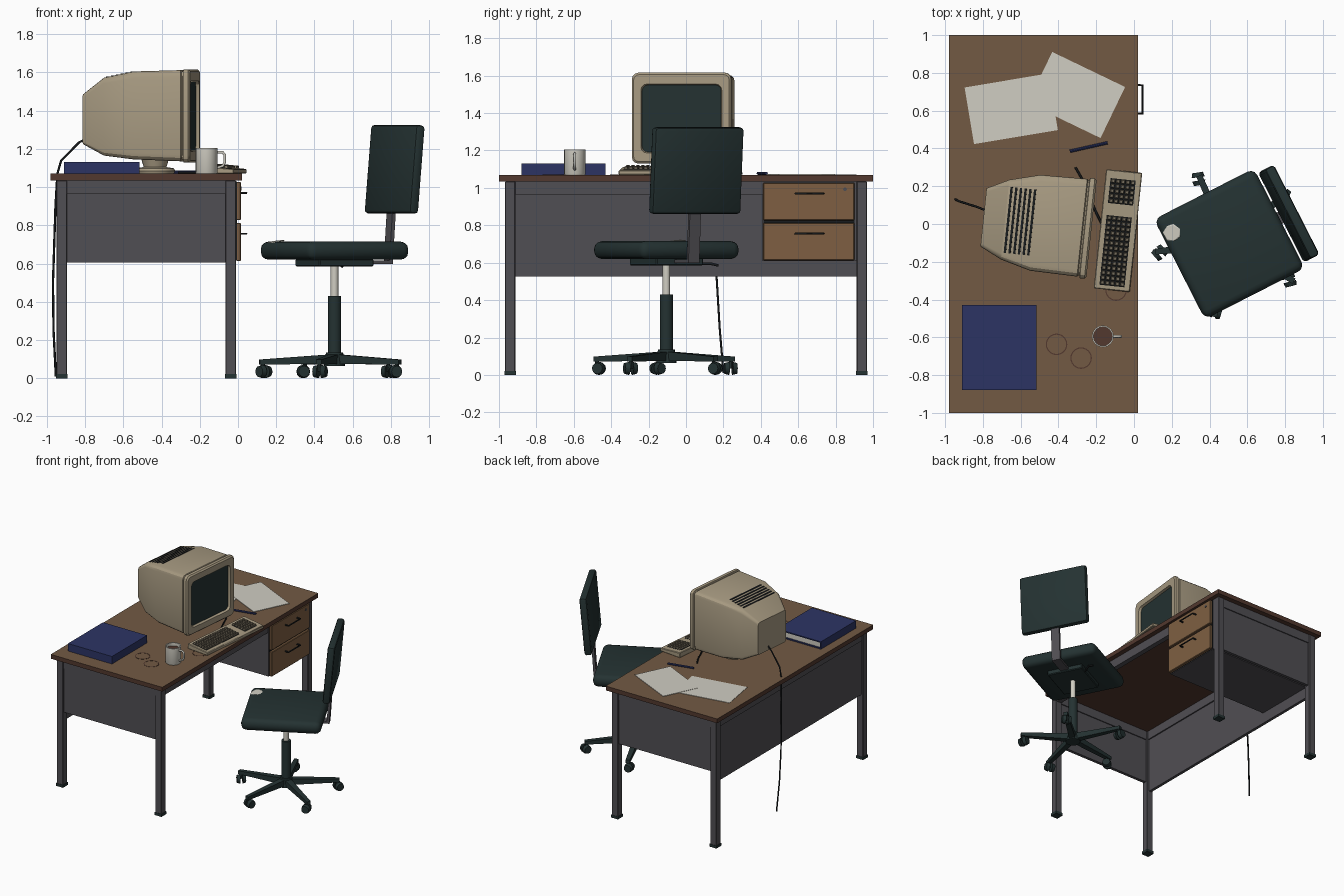
import bpy, bmesh, math
from mathutils import Matrix, Vector

if "Cube" in bpy.data.objects:
    bpy.data.objects.remove(bpy.data.objects["Cube"])


def mat(name, r, g, b):
    m = bpy.data.materials.new(name)
    m.diffuse_color = [(c / 255 / 12.92 if c < 11 else ((c / 255 + 0.055) / 1.055) ** 2.4) for c in (r, g, b)] + [1]
    m.use_nodes = True
    m.node_tree.nodes["Principled BSDF"].inputs["Base Color"].default_value = m.diffuse_color
    return m


WOOD = mat("brown wood", 114, 90, 68)
EDGE = mat("dark brown", 82, 56, 46)
METAL = mat("grey metal", 80, 78, 83)
BEIGE = mat("beige plastic", 168, 155, 130)
DARK = mat("dark green", 36, 50, 50)
NAVY = mat("navy", 44, 52, 100)
PAPER = mat("off white", 208, 205, 194)
KEY = mat("taupe keys", 122, 113, 96)
BLACK = mat("black", 24, 27, 29)
DRAWER = mat("drawer wood", 126, 95, 66)
I = Matrix.Identity(4)


def place(x, y, z, deg):
    return Matrix.Translation((x, y, z)) @ Matrix.Rotation(math.radians(deg), 4, 'Z')


def finish(name, bm, mats, M=I, angle=35):
    bmesh.ops.recalc_face_normals(bm, faces=bm.faces)
    me = bpy.data.meshes.new(name)
    bm.to_mesh(me)
    bm.free()
    for m in mats:
        me.materials.append(m)
    for p in me.polygons:
        p.use_smooth = True
    me.set_sharp_from_angle(angle=math.radians(angle))
    ob = bpy.data.objects.new(name, me)
    ob.matrix_world = M
    bpy.context.collection.objects.link(ob)
    return ob


def add_box(bm, lo, hi):
    lo, hi = Vector(lo), Vector(hi)
    T = Matrix.Translation((lo + hi) / 2) @ Matrix.Diagonal((*(hi - lo), 1))
    return bmesh.ops.create_cube(bm, size=1, matrix=T)["verts"]


def box(name, lo, hi, m, M=I, bevel=0, seg=1):
    bm = bmesh.new()
    add_box(bm, lo, hi)
    if bevel:
        bmesh.ops.bevel(bm, geom=bm.edges[:], offset=bevel, segments=seg, profile=0.5, affect='EDGES')
    return finish(name, bm, [m], M)


def rod(name, a, b, r, m, M=I, n=12, r2=None):
    a, b = Vector(a), Vector(b)
    T = Matrix.Translation((a + b) / 2) @ (b - a).to_track_quat('Z', 'Y').to_matrix().to_4x4()
    bm = bmesh.new()
    bmesh.ops.create_cone(bm, cap_ends=True, segments=n, radius1=r, radius2=r if r2 is None else r2,
                          depth=(b - a).length, matrix=T)
    return finish(name, bm, [m], M)


def tube(name, pts, r, m, M=I):
    cu = bpy.data.curves.new(name, 'CURVE')
    cu.dimensions, cu.bevel_depth, cu.bevel_resolution = '3D', r, 1
    cu.use_fill_caps = True
    s = cu.splines.new('POLY')
    s.points.add(len(pts) - 1)
    for p, c in zip(s.points, pts):
        p.co = (*c, 1)
    cu.materials.append(m)
    ob = bpy.data.objects.new(name, cu)
    ob.matrix_world = M
    bpy.context.collection.objects.link(ob)


def lathe(name, profile, n, mats, mat_rule, M=I):
    bm = bmesh.new()
    rings = [[bm.verts.new((r * math.cos(k * math.tau / n), r * math.sin(k * math.tau / n), z))
              for k in range(n)] for r, z in profile]
    for i, (a, b) in enumerate(zip(rings, rings[1:])):
        for k in range(n):
            bm.faces.new((a[k], a[(k + 1) % n], b[(k + 1) % n], b[k])).material_index = mat_rule(i)
    bm.faces.new(rings[0]).material_index = mat_rule(0)
    bm.faces.new(rings[-1]).material_index = mat_rule(len(profile))
    return finish(name, bm, mats, M)


# Desk: top with darker edge, legs, rails, panels
top = box("desk_top", (-0.98, -1, 1.035), (0.02, 1, 1.07), WOOD)
top.data.materials.append(EDGE)
for p in top.data.polygons:
    p.material_index = 0 if p.normal.z > 0.5 else 1
for x in (-0.922, -0.038):
    for y in (-0.94, 0.94):
        box("desk_leg", (x - 0.028, y - 0.028, 0.015), (x + 0.028, y + 0.028, 1.035), METAL, bevel=0.004)
        box("leg_foot", (x - 0.031, y - 0.031, 0), (x + 0.031, y + 0.031, 0.022), DARK)
    box("long_rail", (x - 0.02, -0.915, 0.965), (x + 0.02, 0.915, 1.035), METAL)
for y in (-0.94, 0.94):
    box("end_rail", (-0.9, y - 0.02, 0.965), (-0.06, y + 0.02, 1.035), METAL)
    box("end_panel", (-0.9, y - 0.012, 0.605), (-0.06, y + 0.012, 0.97), METAL)
box("back_panel", (-0.935, -0.915, 0.525), (-0.912, 0.915, 0.97), METAL)

# Drawer cabinet, drawers, handles and lock
box("drawer_cabinet", (-0.91, 0.41, 0.61), (-0.012, 0.912, 1.034), METAL)
box("drawer_gap", (-0.02, 0.415, 0.615), (-0.006, 0.9, 1.03), BLACK)
for z in (0.613, 0.827):
    box("drawer_front", (-0.008, 0.413, z), (0.015, 0.9, z + 0.2), DRAWER, bevel=0.004)
    h = z + 0.143
    tube("drawer_handle", [(0.01, 0.585, h), (0.045, 0.585, h), (0.045, 0.735, h), (0.01, 0.735, h)], 0.006, BLACK)
rod("drawer_lock", (0.01, 0.85, 0.992), (0.018, 0.85, 0.992), 0.01, METAL)

# Monitor: lofted rounded rectangles (depth, half width, low z, high z, corner)
MON = place(-0.225, -0.025, 0, -6)
sections = [(0.575, 0.155, 1.225, 1.485, 0.02), (0.46, 0.212, 1.165, 1.572, 0.03), (0.30, 0.255, 1.145, 1.605, 0.035),
            (0.05, 0.26, 1.135, 1.612, 0.035), (0.045, 0.254, 1.141, 1.606, 0.035), (0.038, 0.254, 1.141, 1.606, 0.035),
            (0.035, 0.267, 1.13, 1.616, 0.035), (0.01, 0.267, 1.13, 1.616, 0.035), (0, 0.257, 1.14, 1.606, 0.03),
            (0, 0.218, 1.186, 1.556, 0.035), (0.018, 0.212, 1.192, 1.55, 0.03)]
bm = bmesh.new()
rings = []
for d, w, lo, hi, c in sections:
    ring = []
    for q, (y, z) in enumerate(((w - c, hi - c), (c - w, hi - c), (c - w, lo + c), (w - c, lo + c))):
        for k in range(4):
            a = math.radians(q * 90 + k * 30)
            ring.append(bm.verts.new((-d, y + c * math.cos(a), z + c * math.sin(a))))
    rings.append(ring)
for a, b in zip(rings, rings[1:]):
    for k in range(16):
        bm.faces.new((a[k], a[(k + 1) % 16], b[(k + 1) % 16], b[k]))
bm.faces.new(rings[0])
screen = bm.faces.new(rings[-1])
screen.material_index = 1
finish("monitor", bm, [BEIGE, DARK], MON, 25)
for i in range(6):
    x = -0.318 - i * 0.025
    z = 1.605 - (-x - 0.30) * 0.033 / 0.16
    slot = box("monitor_vent", (-0.006, -0.175, -0.003), (0.006, 0.175, 0.003), BLACK)
    slot.matrix_world = MON @ Matrix.Translation((x, 0, z)) @ Matrix.Rotation(math.radians(-11.6), 4, 'Y')
lathe("monitor_stand", [(0.1, 1.07), (0.105, 1.085), (0.1, 1.098), (0.06, 1.105), (0.075, 1.155)], 20,
      [BEIGE], lambda i: 0, MON @ Matrix.Translation((-0.21, 0, 0)))

# Keyboard: sloped wedge with keys
KB = place(-0.085, -0.035, 1.07, -6)
bm = bmesh.new()
for v in add_box(bm, (-0.096, -0.317, 0), (0.096, 0.317, 0.025)):
    if v.co.z > 0.01 and v.co.x < 0:
        v.co.z = 0.042
bmesh.ops.bevel(bm, geom=bm.edges[:], offset=0.004, segments=1, affect='EDGES')
finish("keyboard", bm, [BEIGE], KB)
SLOPE = KB @ Matrix.Translation((0, 0, 0.0335)) @ Matrix.Rotation(math.atan(0.017 / 0.192), 4, 'Y')
for name, y0, cols, rows in (("main", -0.295, 14, 5), ("number", 0.14, 5, 5)):
    box(name + "_key_bed", (-0.068, y0, -0.005), (0.066, y0 + cols * 0.0265, 0.002), BLACK, SLOPE)
    bm = bmesh.new()
    for r in range(rows):
        for c in range(cols):
            x, y = -0.064 + r * 0.0265, y0 + 0.003 + c * 0.0265
            for v in add_box(bm, (x, y, 0), (x + 0.021, y + 0.021, 0.014)):
                if v.co.z > 0.01:
                    v.co.x += 0.003 if v.co.x < x + 0.01 else -0.003
                    v.co.y += 0.003 if v.co.y < y + 0.01 else -0.003
    finish(name + "_keys", bm, [KEY], SLOPE)

# Cables and pen
tube("power_cable", [(-0.78, 0.07, 1.26), (-0.83, 0.09, 1.235), (-0.925, 0.12, 1.14), (-0.945, 0.13, 1.07),
                     (-0.955, 0.14, 0.9), (-0.968, 0.165, 0.5), (-0.965, 0.18, 0.25), (-0.953, 0.2, 0.01)], 0.006, BLACK)
tube("keyboard_cable", [(-0.31, 0.3, 1.077), (-0.27, 0.23, 1.077), (-0.23, 0.13, 1.077), (-0.2, 0.06, 1.077),
                        (-0.17, 0, 1.085)], 0.006, BLACK)
rod("pen", (-0.34, 0.385, 1.078), (-0.14, 0.43, 1.078), 0.008, NAVY, n=8)

# Papers
box("paper_sheet", (-0.225, -0.152, 0), (0.225, 0.152, 0.003), PAPER, place(-0.65, 0.61, 1.07, 9.5))
box("paper_sheet", (-0.214, -0.15, 0), (0.214, 0.15, 0.004), PAPER, place(-0.305, 0.683, 1.071, -25.7))

# Binder: covers, three closed sides, pages showing at the back
box("binder_pages", (-0.9, -0.87, 1.078), (-0.525, -0.44, 1.122), PAPER)
for z in (1.07, 1.122):
    box("binder_cover", (-0.91, -0.88, z), (-0.515, -0.43, z + 0.009), NAVY)
for lo, hi in (((-0.91, -0.88), (-0.515, -0.868)), ((-0.91, -0.88), (-0.9, -0.43)), ((-0.525, -0.88), (-0.515, -0.43))):
    box("binder_side", (*lo, 1.072), (*hi, 1.128), NAVY)

# Mug with coffee, handle and ring stains
MUG = place(-0.165, -0.595, 1.07, 0)
lathe("mug", [(0.055, 0), (0.058, 0.006), (0.058, 0.135), (0.05, 0.135), (0.05, 0.11)], 16,
      [PAPER, EDGE], lambda i: 1 if i == 5 else 0, MUG)
tube("mug_handle", [(0.054, 0, 0.112), (0.085, 0, 0.112), (0.096, 0, 0.098), (0.096, 0, 0.06),
                    (0.085, 0, 0.04), (0.054, 0, 0.03)], 0.008, PAPER, MUG)
for x, y in ((-0.41, -0.637), (-0.28, -0.71), (-0.095, -0.35)):
    lathe_ring = [(0.051, 0), (0.051, 0.0015), (0.057, 0.0015), (0.057, 0)]
    bm = bmesh.new()
    n = 24
    loops = [[bm.verts.new((r * math.cos(k * math.tau / n), r * math.sin(k * math.tau / n), z)) for k in range(n)]
             for r, z in lathe_ring]
    for a, b in zip(loops, loops[1:]):
        for k in range(n):
            bm.faces.new((a[k], a[(k + 1) % n], b[(k + 1) % n], b[k]))
    finish("cup_stain", bm, [EDGE], place(x, y, 1.07, 0))

# Chair: seat, backrest, support bar (local +x points to the backrest)
CH = place(0.505, -0.105, 0, 27)
box("seat", (-0.297, -0.297, 0.62), (0.297, 0.297, 0.715), DARK, CH, 0.04, 3)
BACK = CH @ Matrix.Translation((0.353, 0, 1.093)) @ Matrix.Rotation(math.radians(5), 4, 'Y')
box("backrest", (-0.028, -0.267, -0.232), (0.028, 0.267, 0.232), DARK, BACK, 0.018, 2)
lathe("torn_foam", [(0.048, 0), (0.042, 0.004)], 7, [PAPER], lambda i: 0,
      CH @ Matrix.Translation((-0.245, 0.19, 0.7135)) @ Matrix.Rotation(math.radians(-8), 4, 'Y'))
box("seat_plate", (-0.16, -0.14, 0.585), (0.16, 0.14, 0.625), DARK, CH, 0.006)
box("support_bar", (0.0, -0.033, 0.598), (0.325, 0.033, 0.617), METAL, CH)
bm = bmesh.new()
for v in add_box(bm, (0.305, -0.033, 0.598), (0.325, 0.033, 0.9)):
    v.co.x += 0.02 if v.co.z > 0.8 else 0
finish("support_post", bm, [METAL], CH)
tube("seat_lever", [(0.05, 0.1, 0.595), (0.15, 0.19, 0.595), (0.16, 0.23, 0.585)], 0.008, BLACK, CH)

# Chair column and five-armed base with twin casters
rod("gas_lift", (0, 0, 0.42), (0, 0, 0.59), 0.02, PAPER, CH, 16)
rod("column_sleeve", (0, 0, 0.1), (0, 0, 0.43), 0.035, DARK, CH, 16)
rod("base_hub", (0, 0, 0.065), (0, 0, 0.135), 0.055, DARK, CH, 16, 0.045)
for i in range(5):
    A = place(0.505, -0.105, 0, 42 + 72 * i)
    bm = bmesh.new()
    for v in add_box(bm, (0.02, -0.024, 0.075), (0.395, 0.024, 0.125)):
        if v.co.x > 0.2:
            v.co.y *= 0.65
            v.co.z = 0.072 if v.co.z < 0.1 else 0.098
    finish("base_arm", bm, [DARK], A)
    C = A @ Matrix.Translation((0.378, 0, 0)) @ Matrix.Rotation(math.radians(25 + 50 * i), 4, 'Z')
    rod("caster_stem", (0, 0, 0.035), (0, 0, 0.085), 0.011, DARK, C, 8)
    for s in (-1, 1):
        rod("caster_wheel", (0.01, s * 0.009, 0.035), (0.01, s * 0.034, 0.035), 0.035, DARK, C, 12, 0.029)
